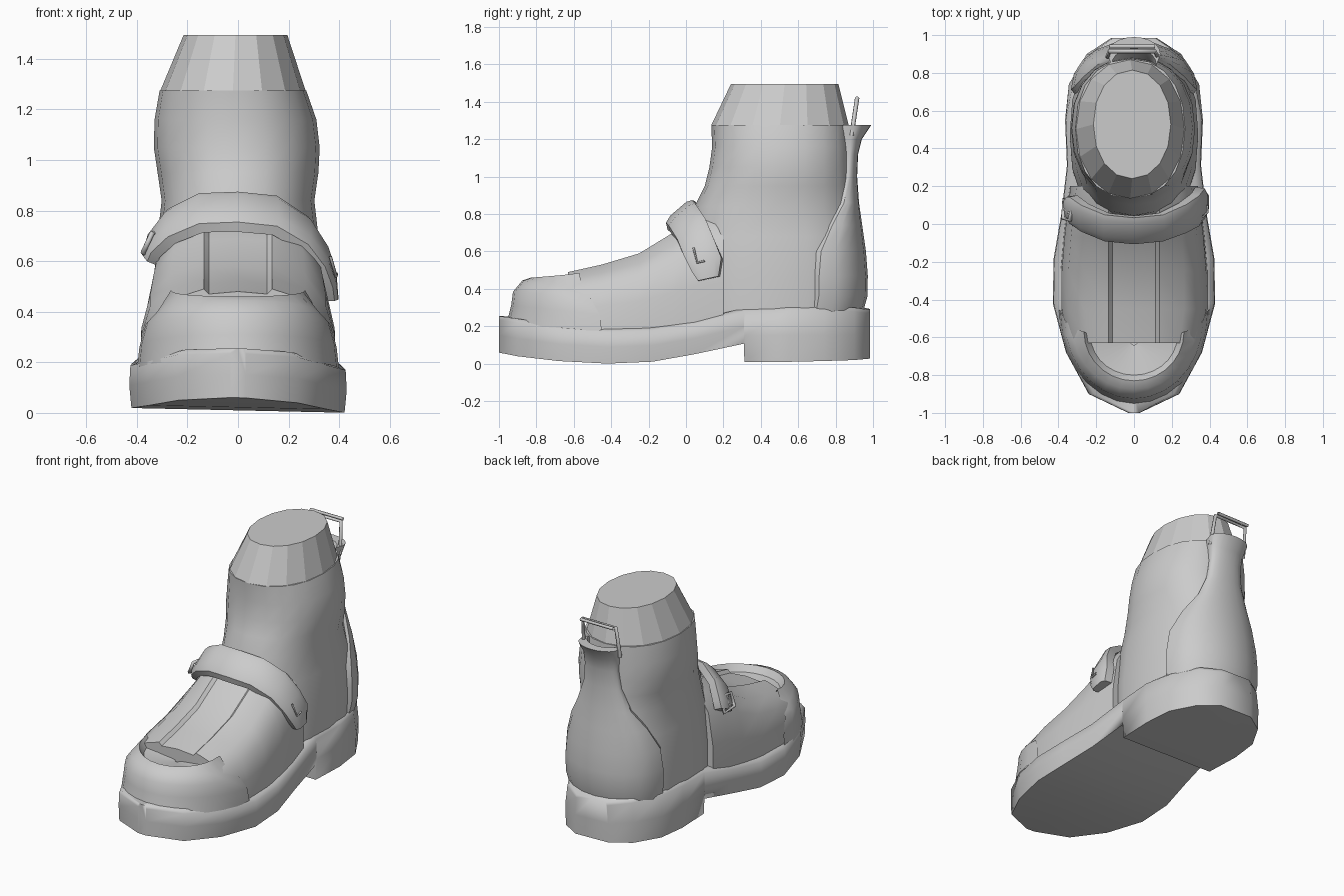
import bpy, bmesh, math
from mathutils import Vector

if "Cube" in bpy.data.objects:
    bpy.data.objects.remove(bpy.data.objects["Cube"], do_unlink=True)

grey = bpy.data.materials.new("plain_grey")
grey.use_nodes = True
colour = (0.6, 0.6, 0.6, 1)
grey.diffuse_color = colour
grey.node_tree.nodes["Principled BSDF"].inputs["Base Color"].default_value = colour


def loft(name, rings, closed=True, caps=True, smooth=40):
    """Skin a list of equally long point rings."""
    bm = bmesh.new()
    rows = [[bm.verts.new(p) for p in ring] for ring in rings]
    n = len(rows[0])
    for a, b in zip(rows, rows[1:]):
        for i in range(n if closed else n - 1):
            j = (i + 1) % n
            bm.faces.new((a[i], a[j], b[j], b[i]))
    if caps:
        bm.faces.new(rows[0])
        bm.faces.new(rows[-1])
    bmesh.ops.recalc_face_normals(bm, faces=bm.faces)
    mesh = bpy.data.meshes.new(name)
    bm.to_mesh(mesh)
    bm.free()
    mesh.materials.append(grey)
    obj = bpy.data.objects.new(name, mesh)
    bpy.context.collection.objects.link(obj)
    if smooth:
        bpy.ops.object.select_all(action="DESELECT")
        obj.select_set(True)
        bpy.context.view_layer.objects.active = obj
        bpy.ops.object.shade_smooth_by_angle(angle=math.radians(smooth))
    return obj


def mirrored(half):
    """Close a half section whose last point lies on the centre line."""
    return half + [(-x, y, z) for x, y, z in reversed(half[:-1])]


def oval(z, front, back, w, cx=0.0, n=20, power=2.3):
    ring = []
    for i in range(n):
        a = 2 * math.pi * i / n
        c, s = math.cos(a), math.sin(a)
        x = math.copysign(abs(c) ** (2 / power), c) * w + cx
        y = math.copysign(abs(s) ** (2 / power), s) * (back - front) / 2
        ring.append((x, y + (front + back) / 2, z))
    return ring


def tube(name, points, r, cyclic=False):
    curve = bpy.data.curves.new(name, "CURVE")
    curve.dimensions = "3D"
    curve.bevel_depth = r
    curve.bevel_resolution = 1
    spline = curve.splines.new("POLY")
    spline.points.add(len(points) - 1)
    for p, co in zip(spline.points, points):
        p.co = (*co, 1)
    spline.use_cyclic_u = cyclic
    curve.materials.append(grey)
    obj = bpy.data.objects.new(name, curve)
    bpy.context.collection.objects.link(obj)


# Sole with raised toe, stepped heel and a slight sideways tilt: y, half width, bottom, top
sole = []
for y, w, low, top in [
        (-1, .03, .06, .245), (-.9, .24, .045, .235), (-.68, .36, .022, .205),
        (-.42, .43, .01, .188), (-.18, .425, .02, .195), (.05, .385, .06, .23),
        (.31, .355, .115, .295), (.312, .355, .018, .295), (.55, .365, .018, .305),
        (.74, .345, .022, .3), (.9, .25, .025, .295), (.985, .12, .03, .28)]:
    rim = .99 if y < .6 else .94
    section = mirrored([(w * .98, y, low), (w, y, low * .5 + top * .5),
                        (w * rim, y, top - .01), (w * .88, y, top + .01),
                        (0, y, top + .01)]) + [(0, y, low)]
    sole.append([(x, y, z - .022 * x) for x, y, z in section])
loft("sole", sole, smooth=80)

# Vamp with a sunken tongue between two flaps: y, half width, height
vamp = []
for y, w, h in [(-.63, .355, .49), (-.45, .39, .53), (-.25, .39, .59),
                (-.07, .375, .7), (.06, .36, .79), (.2, .342, .82)]:
    b, d = .15, h - .15
    vamp.append(mirrored([(w, y, b), (w * .98, y, b + d * .42), (w * .89, y, b + d * .72),
                          (w * .68, y, b + d * .9), (.135, y, h),
                          (.115, y, h - .02), (0, y, h - .01)]))
loft("vamp", vamp)

# Toe cap, a horseshoe shell with a raised band: width, length, centre, front z, rear z
cap = []
for a, b, c, zf, zr in [
        (.4, .51, -.45, .21, .17), (.39, .475, -.46, .31, .26), (.365, .415, -.51, .385, .35),
        (.325, .325, -.55, .445, .385), (.265, .26, -.57, .46, .485),
        (.23, .21, -.59, .42, .43), (.02, .02, -.62, .4, .41)]:
    row = []
    for i in range(15):
        t = math.pi * i / 14
        s = math.sin(t)
        row.append((a * math.cos(t), c - b * s, zr + (zf - zr) * s ** .8))
    cap.append(row)
loft("toe_cap", cap, closed=False, caps=False)

# Ankle shaft, squarer near the heel: z, front, back, half width, centre x
shaft = [(.22, .01, .92, .34, 0), (.45, .01, .94, .34, 0), (.68, .03, .92, .32, 0),
         (.84, .045, .9, .302, 0), (.95, .1, .89, .318, 0), (1.05, .125, .885, .328, -.005),
         (1.16, .14, .88, .32, -.01), (1.275, .135, .875, .29, -.02)]
loft("ankle_shaft", [oval(*s, power=2.5 if s[0] < .8 else 2.2) for s in shaft])

# Faceted tapering cuff
loft("cuff", [oval(1.275, .135, .87, .287, -.02, 16, 2.1),
              oval(1.495, .24, .815, .205, -.01, 16, 2.1)], smooth=0)

# Heel counter narrowing to a back strip: z, back, half width, wrap depth
counter = []
for z, back, w, depth in [(.27, .945, .318, .25), (.36, .97, .332, .26), (.47, .972, .334, .26),
                          (.6, .962, .32, .24), (.74, .942, .265, .16), (.86, .925, .19, .08),
                          (1.0, .915, .135, .05), (1.12, .92, .12, .045),
                          (1.2, .94, .125, .06), (1.275, .99, .14, .09)]:
    arc = []
    for i in range(11):
        a = math.pi * i / 10
        arc.append((w * math.cos(a), back - depth * (1 - math.sin(a) ** .95), z))
    inner = [(x * .85, y - .06, z) for x, y, z in reversed(arc)]
    counter.append(arc + inner)
loft("heel_counter", counter)

# Instep strap: centre of band, then half width along y and z
strap = []
path = [(-.35, .09, .625, .055, .03), (-.335, .075, .67, .07, .04), (-.27, .03, .745, .07, .055),
        (-.15, -.02, .8, .07, .06), (0, -.035, .805, .07, .06), (.15, -.02, .79, .07, .06),
        (.27, .03, .715, .075, .055), (.335, .07, .62, .08, .045),
        (.365, .11, .53, .08, .035), (.372, .12, .455, .055, .012)]
for x, y, z, wy, wz in path:
    mid = Vector((x, y, z))
    half = Vector((0, wy, wz))
    out = Vector((x, -.06, (z - .45) * .8)).normalized()
    strap.append([mid - half - out * .03, mid - half + out * .01,
                  mid - half * .6 + out * .025, mid + half * .6 + out * .025,
                  mid + half + out * .01, mid + half - out * .04])
loft("instep_strap", strap, smooth=35)

# Buckle frame and pin on the right side, stitched patch on the left tab
tube("buckle_frame", [(-.375, .03, .635), (-.34, .02, .71), (-.325, .1, .71), (-.37, .13, .625)],
     .011, True)
tube("buckle_pin", [(-.37, .08, .63), (-.335, .055, .71)], .008)
tube("strap_stitch", [(.365, .04, .62), (.388, .06, .54), (.39, .1, .55)], .006)

# Pull loop behind the cuff
tube("pull_loop", [(-.14, .885, 1.22), (-.13, .915, 1.42), (.11, .915, 1.42), (.125, .885, 1.22)],
     .012)
tube("pull_loop_lip", [(-.13, .94, 1.425), (.11, .94, 1.425)], .01)
